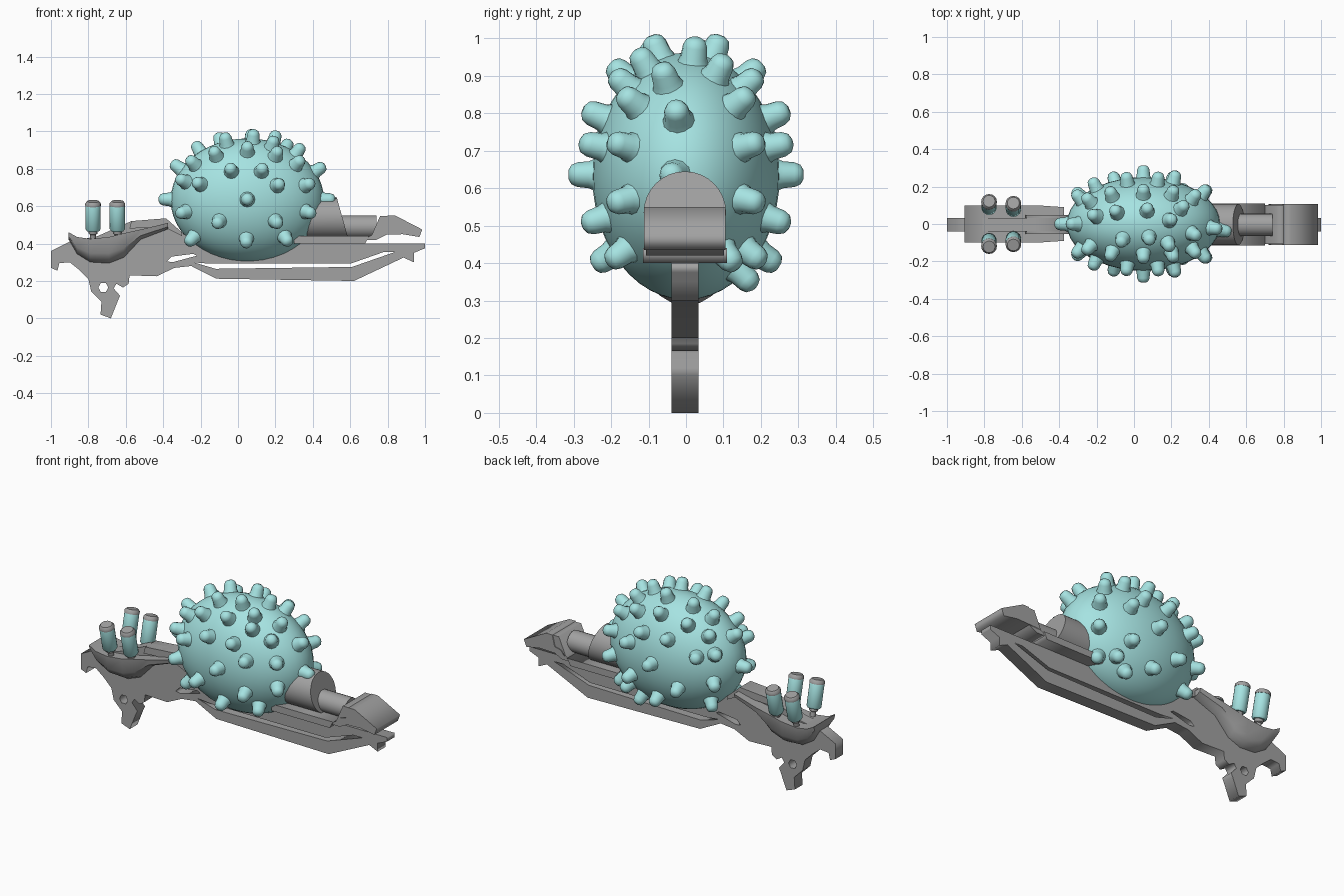
import bpy, bmesh, math
from mathutils import Vector, Matrix

cube = bpy.data.objects.get("Cube")
if cube:
    bpy.data.objects.remove(cube, do_unlink=True)


def material(name, color):
    m = bpy.data.materials.new(name)
    m.use_nodes = True
    m.diffuse_color = (*color, 1)
    m.node_tree.nodes["Principled BSDF"].inputs["Base Color"].default_value = (*color, 1)
    return m


TEAL = material("pale teal", (0.38, 0.77, 0.76))
GRAY = material("metal gray", (0.36, 0.36, 0.36))


def add_mesh(name, bm, mat, smooth=False):
    bmesh.ops.recalc_face_normals(bm, faces=bm.faces)
    mesh = bpy.data.meshes.new(name)
    bm.to_mesh(mesh)
    bm.free()
    mesh.materials.append(mat)
    ob = bpy.data.objects.new(name, mesh)
    bpy.context.collection.objects.link(ob)
    if smooth:
        bpy.ops.object.select_all(action='DESELECT')
        ob.select_set(True)
        bpy.context.view_layer.objects.active = ob
        bpy.ops.object.shade_smooth_by_angle(angle=math.radians(40))


def plate(name, outlines, half, y=-0.003):
    """Side outline with holes, extruded across y."""
    curve = bpy.data.curves.new(name + "_outline", 'CURVE')
    curve.dimensions = '2D'
    curve.fill_mode = 'BOTH'
    curve.extrude = half
    for pts in outlines:
        s = curve.splines.new('POLY')
        s.points.add(len(pts) - 1)
        for p, (x, z) in zip(s.points, pts):
            p.co = (x, z, 0, 1)
        s.use_cyclic_u = True
    tmp = bpy.data.objects.new(name + "_tmp", curve)
    bpy.context.collection.objects.link(tmp)
    deps = bpy.context.evaluated_depsgraph_get()
    mesh = bpy.data.meshes.new_from_object(tmp.evaluated_get(deps))
    bm = bmesh.new()
    bm.from_mesh(mesh)
    bpy.data.objects.remove(tmp, do_unlink=True)
    bpy.data.curves.remove(curve)
    bpy.data.meshes.remove(mesh)
    bmesh.ops.remove_doubles(bm, verts=bm.verts, dist=1e-5)
    bm.transform(Matrix.Translation((0, y, 0)) @ Matrix.Rotation(math.pi / 2, 4, 'X'))
    add_mesh(name, bm, GRAY)


def lathe(bm, profile, base, axis, seg=12):
    """Revolve (radius, height) pairs round an axis."""
    rot = Vector(axis).to_track_quat('Z', 'Y').to_matrix()
    rings = []
    for r, h in profile:
        rings.append([bm.verts.new(Vector(base) + rot @ Vector((
            r * math.cos(2 * math.pi * i / seg), r * math.sin(2 * math.pi * i / seg), h)))
            for i in range(seg)])
    for a, b in zip(rings, rings[1:]):
        for i in range(seg):
            j = (i + 1) % seg
            bm.faces.new((a[i], a[j], b[j], b[i]))
    bm.faces.new(rings[0])
    bm.faces.new(rings[-1])


# Egg-shaped body
CENTER = Vector((0.05, 0, 0.632))
AXES = Vector((0.41, 0.25, 0.33))
bm = bmesh.new()
bmesh.ops.create_uvsphere(bm, u_segments=40, v_segments=24, radius=1)
bm.transform(Matrix.Translation(CENTER) @ Matrix.Diagonal((*AXES, 1)))
add_mesh("body", bm, TEAL, True)

# Blunt spines over the body
SPINE = [(0.046, -0.015), (0.036, 0.01), (0.033, 0.04), (0.026, 0.056), (0.012, 0.064)]
SIDE = [(-.035, .786), (.125, .786), (-.2, .716), (.21, .71), (.05, .636), (.365, .57),
        (-.1, .52), (.2, .52), (-.235, .437), (.045, .425), (.25, .435),
        (.36, .71), (-.115, .866), (.05, .89), (.2, .866), (-.23, .82), (-.28, .73),
        (-.28, .57), (.31, .82)]
TOP = [(-.2, .04), (-.09, .06), (-.06, -.08), (.07, .07), (.08, -.07), (.19, .02),
       (.25, .08), (.18, -.1), (.31, -.05)]
ENDS = [(-.36, 0, .636), (.4, -.02, .78), (.45, -.03, .635), (-.31, 0, .8),
        (.33, .1, .43), (.18, .14, .38)]


def spine(bm, p):
    d = Vector(((p.x - CENTER.x) / AXES.x, p.y / AXES.y, (p.z - CENTER.z) / AXES.z))
    d.normalize()
    surface = CENTER + Vector(a * b for a, b in zip(d, AXES))
    normal = Vector(a / b for a, b in zip(d, AXES)).normalized()
    lathe(bm, SPINE, surface, normal)


bm = bmesh.new()
for x, z in SIDE:
    rest = 1 - ((x - CENTER.x) / AXES.x) ** 2 - ((z - CENTER.z) / AXES.z) ** 2
    y = AXES.y * math.sqrt(max(rest, 0.05))
    for s in (-1, 1):
        spine(bm, Vector((x, s * y, z)))
for x, y in TOP:
    rest = 1 - ((x - CENTER.x) / AXES.x) ** 2 - (y / AXES.y) ** 2
    spine(bm, Vector((x, y, CENTER.z + AXES.z * math.sqrt(rest))))
for p in ENDS:
    spine(bm, Vector(p))
add_mesh("spines", bm, TEAL, True)

# Long flat frame with slots and a pin hole
frame = [(1, .4), (1, .375), (.94, .35), (.94, .3), (.885, .325), (.62, .2), (-.115, .212),
         (-.25, .28), (-.34, .27), (-.435, .225), (-.58, .23), (-.585, .185), (-.615, .165),
         (-.65, .185), (-.665, .16), (-.63, .12), (-.64, .1), (-.68, 0), (-.735, .02),
         (-.73, .09), (-.785, .145), (-.8, .21),
         (-.85, .26), (-.9, .3), (-.955, .295), (-.965, .255), (-1, .27), (-1, .36),
         (-.9, .41), (-.75, .44), (-.57, .52), (-.385, .535), (-.36, .49), (-.2, .4)]
hole = [(-.72 + .027 * math.cos(k * math.pi / 3), .165 + .027 * math.sin(k * math.pi / 3))
        for k in range(6)]
slot_small = [(-.38, .305), (-.355, .33), (-.24, .345), (-.22, .335), (-.35, .3)]
slot_long = [(-.24, .3), (-.12, .265), (.61, .275), (.84, .355), (.78, .355), (.6, .292), (-.15, .292)]
plate("frame", [frame, hole, slot_small, slot_long], 0.036)

# Deck beneath the barrel, and a neck plate in front of the body
plate("barrel_deck", [[(.3, .4), (.3, .44), (.7, .44), (.68, .4)]], 0.112)
plate("neck_plate", [[(-.58, .48), (-.57, .52), (-.385, .535), (-.3, .46), (-.3, .44), (-.4, .49)]], 0.05)

# Rounded saddle: half-round sections lofted along x
STATIONS = [(-.905, .46, .42, .1), (-.86, .435, .34, .1), (-.79, .425, .295, .1),
            (-.69, .435, .288, .1), (-.61, .455, .32, .1), (-.52, .475, .42, .1),
            (-.375, .51, .475, .09)]
bm = bmesh.new()
rings = []
for x, top, bottom, w in STATIONS:
    section = [(w * math.cos(math.pi * k / 8), top - (top - bottom) * math.sin(math.pi * k / 8) ** 0.55)
               for k in range(9)]
    rings.append([bm.verts.new((x, y, z)) for y, z in section])
for a, b in zip(rings, rings[1:]):
    for i in range(9):
        j = (i + 1) % 9
        bm.faces.new((a[i], a[j], b[j], b[i]))
bm.faces.new(rings[0])
bm.faces.new(rings[-1])
add_mesh("saddle", bm, GRAY, True)

# Collar with a slanted end, then the barrel
bm = bmesh.new()
lathe(bm, [(.11, 0), (.11, .24)], (.35, -.003, .535), (1, 0, 0), 32)
for v in bm.verts:
    if v.co.x > .5:
        v.co.x = .59 - (v.co.z - .425) * .28
add_mesh("collar", bm, GRAY, True)
bm = bmesh.new()
lathe(bm, [(.06, 0), (.06, .24)], (.5, -.005, .49), (1, 0, 0), 24)
add_mesh("barrel", bm, GRAY, True)

# Wedge nose: inner block and overlapping tip
plate("nose_base", [[(.67, .42), (.715, .445), (.76, .548), (.82, .548), (.8, .45), (.74, .42)]], 0.104)
plate("nose_tip", [[(.72, .445), (.745, .475), (.785, .485), (.8, .55), (.84, .55), (.985, .475),
                    (.97, .435), (.88, .45)]], 0.109)

# Four small canisters, leaning outward
for side, label in ((-1, "right"), (1, "left")):
    for i, (x, y) in enumerate(((-.775, .07), (-.645, .06))):
        base = Vector((x, side * y, .4))
        lean = Vector((0, side * .23, 1)).normalized()
        for part, mat, profile in (
                ("stem", GRAY, [(.016, 0), (.016, .05), (.024, .055), (.024, .08)]),
                ("canister", TEAL, [(.034, .07), (.041, .08), (.041, .205), (.039, .21)]),
                ("cap", GRAY, [(.042, .208), (.042, .22), (.032, .232)])):
            bm = bmesh.new()
            lathe(bm, profile, base, lean, 16)
            add_mesh(f"{label}_{part}_{i + 1}", bm, mat, True)
